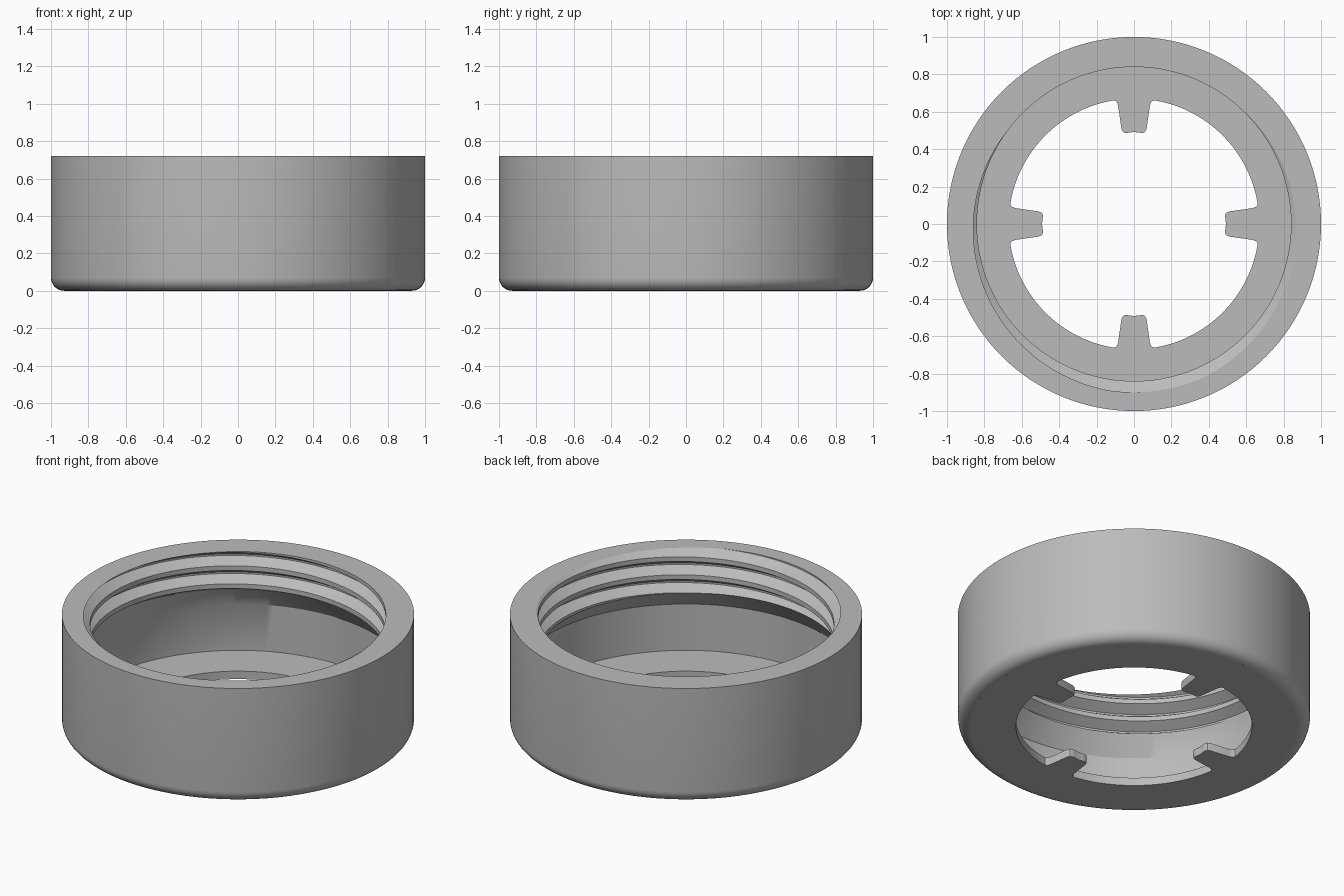
import bpy, bmesh, math

if "Cube" in bpy.data.objects:
    bpy.data.objects.remove(bpy.data.objects["Cube"])

TOP, LIP, PITCH = 0.72, 0.46, 0.113
CREST, ROOT = 0.84, 0.90
SEG = 128

grey = bpy.data.materials.new("plain grey")
grey.diffuse_color = (0.5, 0.5, 0.5, 1)
grey.use_nodes = True
grey.node_tree.nodes["Principled BSDF"].inputs["Base Color"].default_value = grey.diffuse_color


class Builder:
    """Collects faces, sharing points that coincide."""
    def __init__(self):
        self.bm, self.points = bmesh.new(), {}

    def vert(self, r, angle, z):
        co = (r * math.cos(angle), r * math.sin(angle), z)
        key = tuple(round(c, 5) + 0.0 for c in co)
        if key not in self.points:
            self.points[key] = self.bm.verts.new(co)
        return self.points[key]

    def face(self, *corners):
        vs = list(dict.fromkeys(self.vert(*c) for c in corners))
        if len(vs) > 2 and not self.bm.faces.get(vs):
            self.bm.faces.new(vs)

    def loft(self, columns):
        for a, b in zip(columns, columns[1:]):
            for i in range(len(a) - 1):
                self.face(a[i], b[i], b[i + 1], a[i + 1])

    def finish(self, name, sharp=30):
        mesh = bpy.data.meshes.new(name)
        self.bm.to_mesh(mesh)
        self.bm.free()
        mesh.materials.append(grey)
        ob = bpy.data.objects.new(name, mesh)
        bpy.context.collection.objects.link(ob)
        bpy.ops.object.select_all(action='DESELECT')
        ob.select_set(True)
        bpy.context.view_layer.objects.active = ob
        bpy.ops.object.shade_smooth_by_angle(angle=math.radians(sharp))


# Thread groove section: height from the root centre, radius
GROOVE = [(0.042, CREST), (0.005, ROOT), (-0.005, ROOT), (-0.042, CREST)]


def thread_column(angle):
    """Helical groove section at one angle, trimmed to the rim and the lip."""
    base = TOP - 0.044 + PITCH * (angle - math.radians(137)) / math.tau
    pts = [(base + k * PITCH + dz, r) for k in range(4, -7, -1) for dz, r in GROOVE]

    def radius(z):
        for (z1, r1), (z0, r0) in zip(pts, pts[1:]):
            if z0 <= z <= z1:
                return r0 + (r1 - r0) * (z - z0) / (z1 - z0)
        return CREST

    column = []
    for z, r in pts:
        zc = min(max(z, LIP), TOP)
        column.append((r if zc == z else radius(zc), angle, zc))
    return column


# Shell: rounded bottom edge, outer wall, rim, thread, relief cone, lower wall
fillet = [(0.93 + 0.07 * math.sin(t), 0.07 - 0.07 * math.cos(t))
          for t in (math.pi / 2 * i / 8 for i in range(9))]
columns = []
for i in range(SEG + 1):
    a = math.tau * i / SEG
    outer = [(r, a, z) for r, z in fillet + [(1.0, TOP)]]
    columns.append(outer + thread_column(a) + [(0.95, a, 0.34), (0.95, a, 0.05)])
shell = Builder()
shell.loft(columns)
shell.finish("threaded_shell")

# Floor: ring plate whose opening carries four tapered tabs
half_tab = [(0.492, 0.0), (0.488, 0.03), (0.487, 0.048), (0.493, 0.060), (0.507, 0.067),
            (0.63, 0.0845), (0.645, 0.088), (0.655, 0.094), (0.661, 0.105)]
half = [(math.hypot(x, y), math.atan2(y, x)) for x, y in half_tab]
half += [(0.67, math.radians(d)) for d in range(11, 46, 2)]
half.append((0.67, math.radians(45)))
half = [p for i, p in enumerate(half) if i == 0 or p != half[i - 1]]
quarter = [(r, -a) for r, a in reversed(half[1:])] + half
outline = [(r, a + k * math.pi / 2) for k in range(4) for r, a in quarter[:-1]]
outline.append((outline[0][0], outline[0][1] + math.tau))
floor = Builder()
floor.loft([[(0.93, a, 0), (r, a, 0), (r, a, 0.05), (0.95, a, 0.05)] for r, a in outline])
bmesh.ops.recalc_face_normals(floor.bm, faces=floor.bm.faces)
if sum(f.normal.z * (1 if f.calc_center_median().z > 0.04 else -1) for f in floor.bm.faces) < 0:
    bmesh.ops.reverse_faces(floor.bm, faces=floor.bm.faces)
floor.finish("tabbed_floor")
